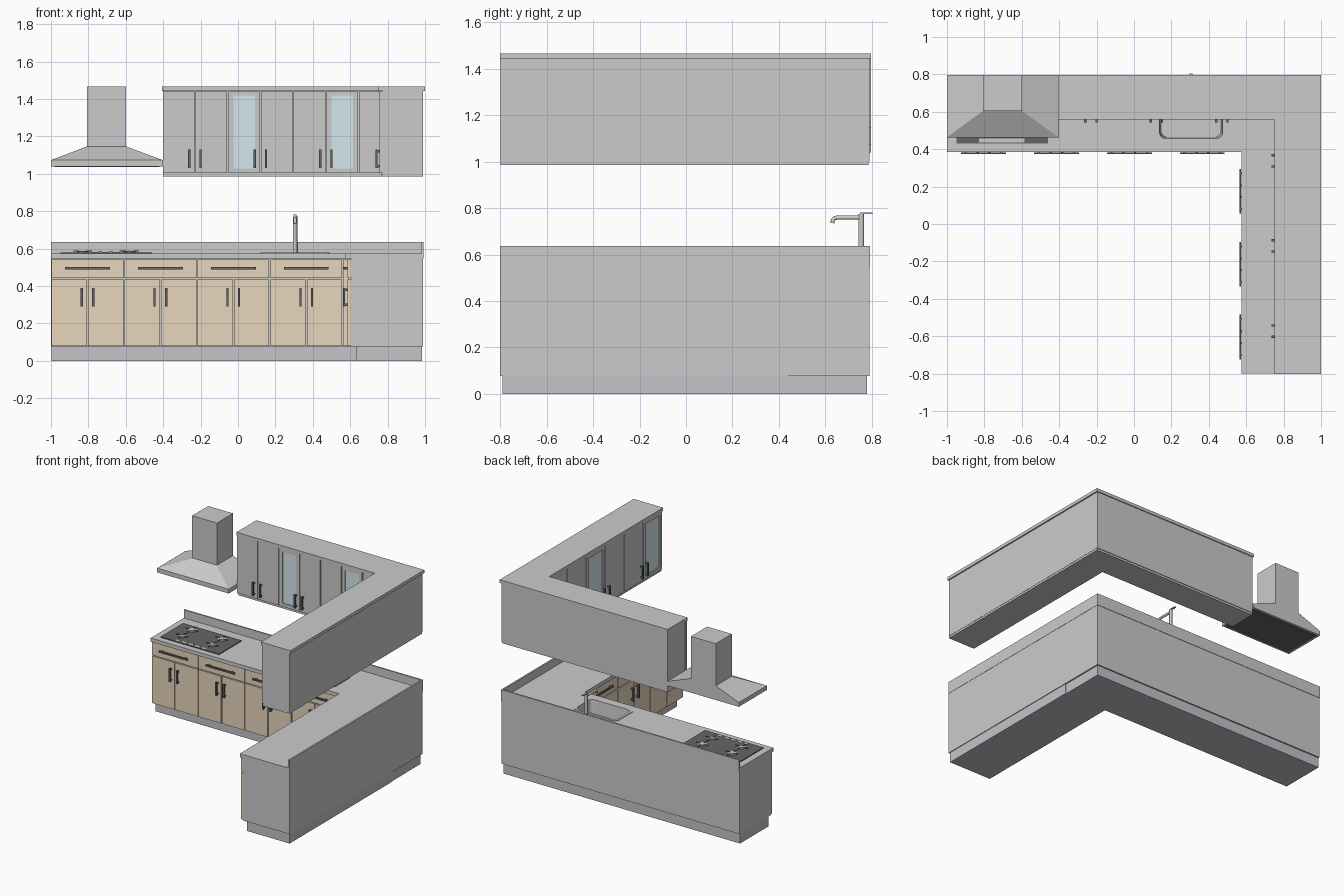
import bpy, bmesh, math
from mathutils import Matrix, Vector

if "Cube" in bpy.data.objects:
    bpy.data.objects.remove(bpy.data.objects["Cube"])


def mat(name, r, g, b):
    m = bpy.data.materials.new(name)
    m.diffuse_color = (r, g, b, 1)
    m.use_nodes = True
    m.node_tree.nodes["Principled BSDF"].inputs["Base Color"].default_value = m.diffuse_color
    return m


WOOD = mat("wood", .8, .67, .5)
STONE = mat("stone", .88, .87, .85)
KICK = mat("kick", .55, .55, .59)
DARK = mat("dark_metal", .13, .13, .14)
GLASS = mat("glass", .66, .8, .84)
STEEL = mat("steel", .6, .6, .61)


def finish(name, bm, material=None):
    bmesh.ops.recalc_face_normals(bm, faces=bm.faces)
    me = bpy.data.meshes.new(name)
    bm.to_mesh(me)
    bm.free()
    ob = bpy.data.objects.new(name, me)
    bpy.context.collection.objects.link(ob)
    if material:
        me.materials.append(material)
    return ob


def add_box(bm, a, b):
    a, b = Vector(a), Vector(b)
    m = Matrix.Translation((a + b) / 2) @ Matrix.Diagonal((*(b - a), 1))
    return bmesh.ops.create_cube(bm, size=1, matrix=m)["verts"]


def boxes(name, pairs, material=None):
    bm = bmesh.new()
    for a, b in pairs:
        add_box(bm, a, b)
    return finish(name, bm, material)


def add_cyl(bm, c, r, h, n=20, r2=None):
    bmesh.ops.create_cone(bm, cap_ends=True, segments=n, radius1=r, radius2=r2 or r,
                          depth=h, matrix=Matrix.Translation((c[0], c[1], c[2] + h / 2)))


# L-shaped slab: runs along the back and the right, inner corner at (xi, yi)
def l_slab(name, x0, x1, y0, y1, xi, yi, z0, z1, material=None):
    bm = bmesh.new()
    pts = [(x0, yi), (xi, yi), (xi, y0), (x1, y0), (x1, y1), (x0, y1)]
    f = bm.faces.new([bm.verts.new((x, y, z0)) for x, y in pts])
    ext = bmesh.ops.extrude_face_region(bm, geom=[f])["geom"]
    bmesh.ops.translate(bm, vec=(0, 0, z1 - z0), verts=[v for v in ext if isinstance(v, bmesh.types.BMVert)])
    return finish(name, bm, material)


# Run coordinates: u along the run, d depth (front is negative), z up
def run_boxes(name, run, parts, material=None):
    def p(u, d, z):
        return (u, d, z) if run == "back" else (d, u, z)
    return boxes(name, [(p(*a), p(*b)) for a, b in parts], material)


GAP = .003


def front(name, run, u0, u1, d, z0, z1, material=None, t=.018):
    run_boxes(name, run, [((u0 + GAP, d, z0), (u1 - GAP, d + t, z1))], material)


def handle(name, run, u, d, z, length, upright=True):
    h, w, out = length / 2, .006, .022
    if upright:
        parts = [((u - w, d - out, z - h), (u + w, d - out + .01, z + h))]
        parts += [((u - w, d - out + .005, z + s - w), (u + w, d, z + s + w)) for s in (-h * .8, h * .8)]
    else:
        parts = [((u - h, d - out, z - w), (u + h, d - out + .01, z + w))]
        parts += [((u + s - w, d - out + .005, z - w), (u + s + w, d, z + w)) for s in (-h * .8, h * .8)]
    run_boxes(name, run, parts, DARK)


def glass_door(name, run, u0, u1, d, z0, z1):
    u0, u1, m, t = u0 + GAP, u1 - GAP, .027, .018
    run_boxes(name + "_frame", run, [
        ((u0, d, z0), (u0 + m, d + t, z1)), ((u1 - m, d, z0), (u1, d + t, z1)),
        ((u0 + m, d, z0), (u1 - m, d + t, z0 + .025)), ((u0 + m, d, z1 - .022), (u1 - m, d + t, z1))])
    run_boxes(name + "_pane", run, [((u0 + m, d + .006, z0 + .025), (u1 - m, d + .01, z1 - .022))], GLASS)


# Base: plinth, carcass, worktop, upstand
boxes("kick_back", [((-.998, .44, 0), (.98, .78, .076))], KICK)
boxes("kick_right", [((.63, -.79, 0), (.985, .44, .076))], KICK)
carcass = l_slab("base_carcass", -1, .99, -.8, .79, .603, .413, .076, .546)
worktop = l_slab("worktop", -1, .992, -.8, .793, .575, .385, .546, .574, STONE)
l_slab("upstand", -1, .992, -.8, .793, .98, .781, .574, .636, STONE)

# Base fronts: one drawer above a pair of doors per unit
for run, start, n, d in (("back", -1, 4, .395), ("right", -.8, 3, .585)):
    for i in range(n):
        a = start + .39 * i
        c, b = a + .195, a + .39
        nm = f"{run}_base_{i}"
        front(nm + "_drawer", run, a, b, d, .443, .543, WOOD)
        handle(nm + "_drawer_handle", run, c, d, .495, .24, False)
        front(nm + "_door_left", run, a, c, d, .08, .436, WOOD)
        front(nm + "_door_right", run, c, b, d, .08, .436, WOOD)
        for s in (-.031, .031):
            handle(f"{nm}_door_handle_{s > 0}", run, c + s, d, .34, .1)
boxes("corner_filler", [((.562, .397, .08), (.603, .413, .543)), ((.587, .372, .08), (.603, .413, .543))], WOOD)

# Wall cabinets
l_slab("wall_carcass", -.4, .99, -.798, .79, .773, .583, 1.0, 1.442)
l_slab("wall_bottom_trim", -.4, .988, -.798, .785, .765, .575, .985, 1.0)
l_slab("wall_cornice", -.405, 1.0, -.802, .797, .752, .56, 1.442, 1.466)
boxes("wall_corner_filler", [((.648, .567, 1.004), (.773, .583, 1.44))])
GLAZED = {("back", 2), ("back", 5), ("right", 0), ("right", 3)}
for run, start, n, w, d in (("back", -.405, 6, .175, .565), ("right", -.8, 6, .2275, .757)):
    for i in range(n):
        a, b = start + w * i, start + w * (i + 1)
        nm = f"{run}_wall_door_{i}"
        make = glass_door if (run, i) in GLAZED else front
        make(nm, run, a, b, d, 1.004, 1.44)
        handle(nm + "_handle", run, b - .03 if i % 2 == 0 else a + .03, d, 1.08, .1)

# Extractor hood
bm = bmesh.new()
add_box(bm, (-1, .463, 1.04), (-.402, .797, 1.073))
add_box(bm, (-.807, .605, 1.147), (-.6, .797, 1.466))
for v in add_box(bm, (-1, .463, 1.073), (-.402, .797, 1.147)):
    if v.co.z > 1.1:
        v.co.x = -.807 if v.co.x < -.7 else -.6
        v.co.y = .605 if v.co.y < .6 else .797
finish("hood", bm)
boxes("hood_filter", [((-.98, .48, 1.036), (-.42, .78, 1.04))], DARK)

# Cooktop with four burners, grates and control strip
boxes("cooktop", [((-.95, .43, .574), (-.46, .7, .58))], DARK)
boxes("control_strip", [((-.83, .436, .58), (-.585, .456, .581))], STEEL)
bm, grates = bmesh.new(), []
for x in (-.83, -.58):
    for y, r in ((.52, .026), (.635, .032)):
        add_cyl(bm, (x, y, .58), r, .004)
        add_cyl(bm, (x, y, .584), r * .6, .004)
        for k in (-1, 1):
            grates += [((x + k * .035 - .015, y - .002, .585), (x + k * .035 + .015, y + .002, .589)),
                       ((x - .002, y + k * .035 - .015, .585), (x + .002, y + k * .035 + .015, .589))]
for i in range(4):
    add_cyl(bm, (-.79 + i * .055, .446, .581), .008, .006, 12)
finish("burners_and_knobs", bm, STEEL)
boxes("grates", grates, DARK)


# Sink: stacked rounded rectangles bridged into a rim and bowl
def rounded_stack(name, levels, material=None, cap_top=False):
    bm, rings = bmesh.new(), []
    for hx, hy, r, z in levels:
        ring = []
        for q, (sx, sy) in enumerate(((1, 1), (-1, 1), (-1, -1), (1, -1))):
            for k in range(6):
                t = math.radians(90 * q + 18 * k)
                ring.append(bm.verts.new((.305 + sx * (hx - r) + r * math.cos(t),
                                          .55 + sy * (hy - r) + r * math.sin(t), z)))
        rings.append(ring)
    for p, q in zip(rings, rings[1:]):
        for i in range(24):
            j = (i + 1) % 24
            bm.faces.new((p[i], p[j], q[j], q[i]))
    bm.faces.new(rings[-1])
    if cap_top:
        bm.faces.new(rings[0])
    return finish(name, bm, material)


rounded_stack("sink", [(.185, .11, .03, .574), (.185, .11, .03, .578), (.168, .092, .03, .578),
                       (.16, .084, .03, .45)], STEEL)
cutter = rounded_stack("sink_cutter", [(.172, .096, .03, .6), (.172, .096, .03, .445)], None, True)
cutter.hide_render = True
cutter.display_type = "WIRE"
for ob in (carcass, worktop):
    mod = ob.modifiers.new("sink_hole", "BOOLEAN")
    mod.object = cutter
    mod.operation = "DIFFERENCE"

# Tap: column, spout curve and lever
bm = bmesh.new()
add_cyl(bm, (.305, .755, .574), .02, .006)
add_cyl(bm, (.305, .755, .58), .012, .195)
add_box(bm, (.298, .75, .775), (.312, .804, .782))
finish("tap_body", bm, STEEL)
cu = bpy.data.curves.new("tap_spout", "CURVE")
cu.dimensions, cu.bevel_depth, cu.bevel_resolution, cu.use_fill_caps = "3D", .009, 2, True
sp = cu.splines.new("POLY")
path = [(.755, .759), (.65, .759), (.638, .756), (.632, .748), (.631, .735)]
sp.points.add(len(path) - 1)
for pt, (y, z) in zip(sp.points, path):
    pt.co = (.305, y, z, 1)
cu.materials.append(STEEL)
bpy.context.collection.objects.link(bpy.data.objects.new("tap_spout", cu))
